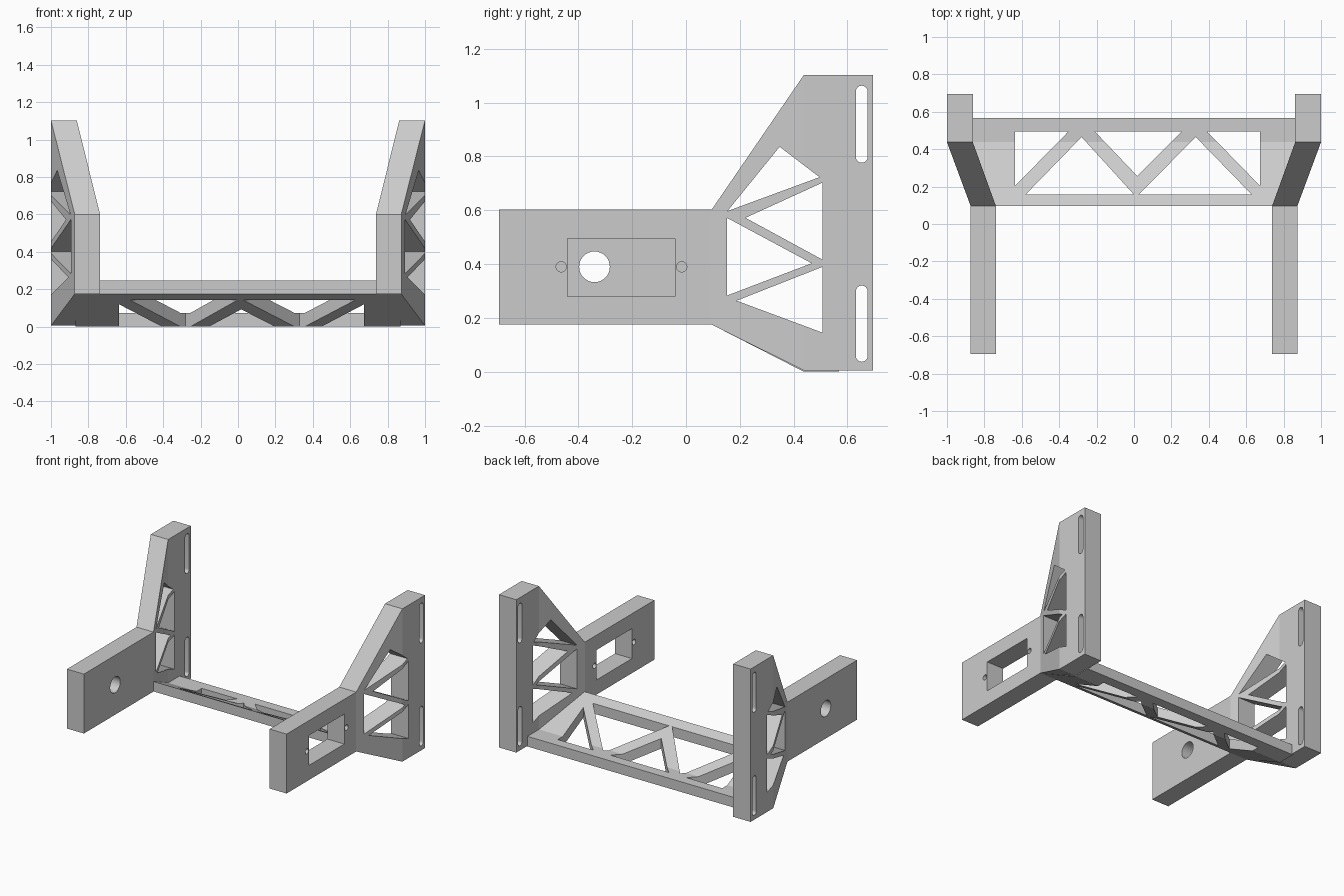
import bpy, bmesh, math
from mathutils import Vector

cube = bpy.data.objects.get("Cube")
if cube:
    bpy.data.objects.remove(cube, do_unlink=True)

grey = bpy.data.materials.new("plain_grey")
grey.use_nodes = True
grey.diffuse_color = (0.6, 0.6, 0.6, 1)
grey.node_tree.nodes["Principled BSDF"].inputs["Base Color"].default_value = (0.6, 0.6, 0.6, 1)


def make_object(name, bm):
    bmesh.ops.recalc_face_normals(bm, faces=bm.faces)
    mesh = bpy.data.meshes.new(name)
    bm.to_mesh(mesh)
    bm.free()
    mesh.materials.append(grey)
    obj = bpy.data.objects.new(name, mesh)
    bpy.context.collection.objects.link(obj)
    return obj


def loft(bm, rings):
    """Skin a list of equal-sized rings and cap both ends."""
    rows = [[bm.verts.new(p) for p in ring] for ring in rings]
    n = len(rows[0])
    for a, b in zip(rows, rows[1:]):
        for i in range(n):
            j = (i + 1) % n
            bm.faces.new((a[i], a[j], b[j], b[i]))
    bm.faces.new(rows[0])
    bm.faces.new(rows[-1])


def prisms(name, outlines, place, lo, hi):
    """Extrude several 2D outlines between two depths into one object."""
    bm = bmesh.new()
    for outline in outlines:
        loft(bm, [[place(u, v, d) for u, v in outline] for d in (lo, hi)])
    return make_object(name, bm)


def circle(cu, cv, r, n=32):
    return [(cu + r * math.cos(2 * math.pi * i / n), cv + r * math.sin(2 * math.pi * i / n))
            for i in range(n)]


def slot(cu, lo, hi, r, n=16):
    """Upright slot with round ends."""
    top = [(cu + r * math.cos(math.pi * i / n), hi - r + r * math.sin(math.pi * i / n))
           for i in range(n + 1)]
    bottom = [(cu - r * math.cos(math.pi * i / n), lo + r - r * math.sin(math.pi * i / n))
              for i in range(n + 1)]
    return top + bottom


def cut(obj, cutter):
    cutter.hide_render = True
    mod = obj.modifiers.new("openings", 'BOOLEAN')
    mod.operation = 'DIFFERENCE'
    mod.solver = 'EXACT'
    mod.object = cutter
    bpy.ops.object.select_all(action='DESELECT')
    bpy.context.view_layer.objects.active = obj
    obj.select_set(True)
    bpy.ops.object.modifier_apply(modifier=mod.name)
    bpy.data.objects.remove(cutter, do_unlink=True)
    bpy.ops.object.shade_smooth_by_angle(angle=math.radians(15))


def along_x(u, v, d):
    return Vector((d, u, v))


def along_z(u, v, d):
    return Vector((u, v, d))


# Truss windows and mounting slots shared by both side brackets (y, z)
side_openings = [
    [(0.154, 0.597), (0.348, 0.836), (0.496, 0.723)],
    [(0.508, 0.703), (0.221, 0.572), (0.508, 0.416)],
    [(0.152, 0.572), (0.152, 0.283), (0.467, 0.403)],
    [(0.508, 0.39), (0.188, 0.264), (0.508, 0.145)],
    slot(0.653, 0.777, 1.063, 0.022),
    slot(0.653, 0.037, 0.32, 0.022),
]

# Left arm holds a rectangular window with two screw holes, right arm a shaft hole
arm_openings = {
    1: [[(-0.44, 0.28), (-0.04, 0.28), (-0.04, 0.495), (-0.44, 0.495)],
        circle(-0.464, 0.39, 0.019), circle(-0.016, 0.39, 0.019)],
    -1: [circle(-0.34, 0.39, 0.057)],
}

# Side bracket sections: y, inner x, outer x, bottom z, top z
sections = [
    (-0.695, 0.738, 0.873, 0.175, 0.602),
    (0.095, 0.738, 0.873, 0.175, 0.602),
    (0.438, 0.862, 1.0, 0.005, 1.103),
    (0.695, 0.862, 1.0, 0.005, 1.103),
]

for side, name in ((1, "left_bracket"), (-1, "right_bracket")):
    bm = bmesh.new()
    loft(bm, [[(side * xi, y, lo), (side * xo, y, lo), (side * xo, y, hi), (side * xi, y, hi)]
              for y, xi, xo, lo, hi in sections])
    bracket = make_object(name, bm)
    cut(bracket, prisms("bracket_cutter", side_openings + arm_openings[side],
                        along_x, side * 0.5, side * 1.2))

# Bent cross plate joining the brackets
plate_profile = [(0.096, 0.175), (0.438, 0.0), (0.568, 0.0),
                 (0.568, 0.073), (0.438, 0.073), (0.096, 0.247)]
cross_plate = prisms("cross_plate", [plate_profile], along_x, -0.868, 0.868)

# Zigzag windows in the cross plate (x, y)
front, back = 0.157, 0.495
plate_openings = [
    [(-0.635, back), (-0.35, back), (-0.635, 0.205)],
    [(-0.58, front), (-0.28, 0.465), (-0.0, front)],
    [(-0.21, back), (0.255, back), (0.017, 0.257)],
    [(0.025, front), (0.33, 0.465), (0.63, front)],
    [(0.39, back), (0.673, back), (0.673, 0.205)],
]
cut(cross_plate, prisms("plate_cutter", plate_openings, along_z, -0.2, 0.5))
